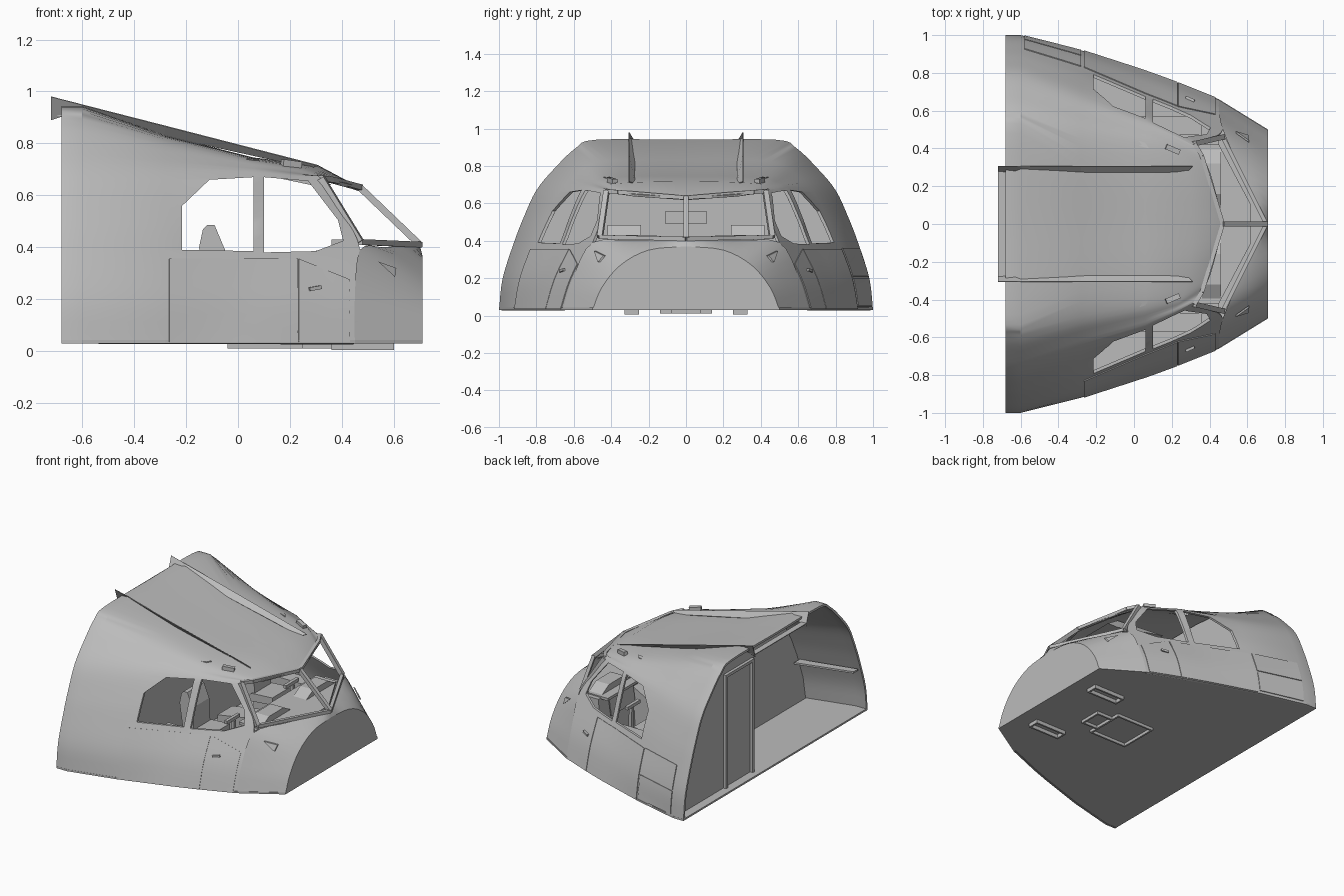
import bpy, bmesh, math
from mathutils import Vector
from mathutils.bvhtree import BVHTree

if "Cube" in bpy.data.objects:
    bpy.data.objects.remove(bpy.data.objects["Cube"], do_unlink=True)

grey = bpy.data.materials.new("plain grey")
grey.use_nodes = True
GREY = (0.5, 0.5, 0.5, 1)
grey.diffuse_color = GREY
grey.node_tree.nodes["Principled BSDF"].inputs["Base Color"].default_value = GREY


def make(name, verts, faces):
    bm = bmesh.new()
    vs = [bm.verts.new(v) for v in verts]
    for f in faces:
        bm.faces.new([vs[i] for i in f])
    bmesh.ops.remove_doubles(bm, verts=bm.verts, dist=0.0005)
    bmesh.ops.recalc_face_normals(bm, faces=bm.faces)
    me = bpy.data.meshes.new(name)
    bm.to_mesh(me)
    bm.free()
    me.materials.append(grey)
    ob = bpy.data.objects.new(name, me)
    bpy.context.collection.objects.link(ob)
    return ob


def shade(ob):
    bpy.ops.object.select_all(action='DESELECT')
    ob.select_set(True)
    bpy.context.view_layer.objects.active = ob
    bpy.ops.object.shade_smooth_by_angle(angle=math.radians(25))


def bake(ob):
    dg = bpy.context.evaluated_depsgraph_get()
    ob.data = bpy.data.meshes.new_from_object(ob.evaluated_get(dg))
    ob.modifiers.clear()


def thicken(ob, amount, offset):
    mod = ob.modifiers.new("thickness", 'SOLIDIFY')
    mod.thickness, mod.offset = amount, offset
    bake(ob)


def prism(name, pts, lift):
    """Flat outline pushed along the vector lift."""
    n, lift = len(pts), Vector(lift)
    verts = [Vector(p) for p in pts] + [Vector(p) + lift for p in pts]
    faces = [range(n), range(n, 2 * n)]
    faces += [(i, (i + 1) % n, n + (i + 1) % n, n + i) for i in range(n)]
    return make(name, verts, faces)


def box(name, lo, hi):
    x, y, z = lo
    X, Y, Z = hi
    return prism(name, [(x, y, z), (X, y, z), (X, Y, z), (x, Y, z)], (0, 0, Z - z))


def bar(name, a, b, r=0.011):
    a, b = Vector(a), Vector(b)
    d = b - a
    u = d.cross(Vector((0, 0, 1))).normalized() * r
    w = d.cross(u).normalized() * r
    return prism(name, [a + u + w, a - u + w, a - u - w, a + u - w], d)


def curve_through(pts, n=4):
    """Smooth row through a few points."""
    p = [Vector(q) for q in pts]
    p = [2 * p[0] - p[1]] + p + [2 * p[-1] - p[-2]]
    out = []
    for a, b, c, d in zip(p, p[1:], p[2:], p[3:]):
        for k in range(n):
            t = k / n
            out.append(0.5 * (2 * b + (c - a) * t + (2 * a - 5 * b + 4 * c - d) * t * t
                              + (3 * b - a - 3 * c + d) * t ** 3))
    return out + [p[-2]]


def full_row(half):
    row = curve_through(half)
    return row + [Vector((v.x, -v.y, v.z)) for v in reversed(row[:-1])]


def loft(name, rows):
    n = len(rows[0])
    faces = [(r * n + i, r * n + i + 1, r * n + n + i + 1, r * n + n + i)
             for r in range(len(rows) - 1) for i in range(n - 1)]
    return make(name, [v for row in rows for v in row], faces)


def section(x, half):
    return [(x, y, z) for y, z in half]


# Main hull: half sections from the floor edge to the roof centre
REAR = [(1, .03), (.98, .2), (.92, .39), (.87, .52), (.80, .67), (.7, .79), (.59, .895), (.48, .94), (0, .94)]
MIDDLE = [(.92, .03), (.89, .2), (.82, .39), (.76, .52), (.68, .66), (.59, .75), (.49, .815), (.3, .83), (0, .83)]
post = [(.45, .66, .03), (.45, .605, .2), (.47, .5, .39), (.41, .455, .52), (.32, .425, .665),
        (.36, .36, .66), (.40, .28, .65), (.44, .14, .64), (.47, 0, .63)]
neck = [(.2, .76, .03), (.2, .71, .2), (.2, .62, .385), (.2, .565, .52), (.2, .49, .66),
        (.22, .44, .69), (.26, .38, .705), (.3, .2, .715), (.31, 0, .715)]
halves = [
    section(-.68, REAR), section(-.6, REAR), section(-.28, MIDDLE),
    section(.06, [(.81, .03), (.76, .2), (.675, .385), (.625, .52), (.56, .67), (.5, .71), (.42, .735), (.25, .745), (0, .745)]),
    neck, post]
hull = loft("hull_skin", [full_row(h) for h in halves])
tree = BVHTree.FromPolygons([v.co.copy() for v in hull.data.vertices],
                            [list(p.vertices) for p in hull.data.polygons])
thicken(hull, .015, -1)

# Side window openings, cut through both sides
openings = [
    [(-.215, .39), (-.215, .56), (-.11, .66), (.06, .67), (.06, .385)],
    [(.1, .38), (.1, .67), (.27, .655), (.385, .505), (.405, .425), (.3, .385)]]
for pts in openings:
    cutter = prism("window_cutter", [(x, -1.2, z) for x, z in pts], (0, 2.4, 0))
    cutter.hide_render = True
    cut = hull.modifiers.new("window", 'BOOLEAN')
    cut.operation, cut.solver, cut.object = 'DIFFERENCE', 'EXACT', cutter
    bake(hull)
    bpy.data.objects.remove(cutter, do_unlink=True)
shade(hull)

# Lower nose and its flat front closure
sill = full_row(post[:3] + [(.57, .27, .40), (.695, 0, .41)])
arc = full_row(section(.71, [(.5, .03), (.45, .15), (.35, .27), (.2, .35), (0, .37)]))
mid = [(a * .5 + b * .5) + Vector((0, 0, .01 * math.sin(math.pi * i / (len(sill) - 1))))
       for i, (a, b) in enumerate(zip(sill, arc))]
nose = loft("nose_skin", [sill, mid, arc])
shade(nose)
make("nose_closure", arc, [range(len(arc))])

# Floor following the plan outline
plan = [(-.68, 1), (-.6, 1), (-.28, .92), (.06, .81), (.2, .76), (.45, .66), (.71, .5)]
prism("floor", [(x, y, .03) for x, y in plan] + [(x, -y, .03) for x, y in reversed(plan)], (0, 0, .012))


def frame(name, x0, x1, y0, y1, z0, z1, w=.012):
    """Thin rectangular rim on the underside."""
    for a, b in (((x0, y0), (x1, y0 + w)), ((x0, y1 - w), (x1, y1)),
                 ((x0, y0), (x0 + w, y1)), ((x1 - w, y0), (x1, y1))):
        box(name, (*a, z0), (*b, z1))


# Underside rims
frame("centre_hatch_rim", -.04, .25, -.14, .14, .01, .03)
frame("forward_hatch_rim", .24, .37, -.08, .08, .01, .03)
for s in (-1, 1):
    frame("pedal_well_rim", .36, .6, s * .29 - .04, s * .29 + .04, .005, .03)


def inset(half, x):
    """Section outline pulled just inside the hull skin."""
    return [(x, y * .978, .03 + (z - .03) * .97) for y, z in half]


# Cockpit bulkhead across the cabin, and a cabinet behind it on one side
bulkhead = inset(MIDDLE, -.28)
prism("cockpit_bulkhead", bulkhead + [(x, -y, z) for x, y, z in reversed(bulkhead[:-1])], (.012, 0, 0))
cabinet = inset(REAR, -.62)[:-1]
prism("cabinet_wall", cabinet + [(-.62, .15, .91), (-.62, .15, .03)], (.012, 0, 0))
prism("cabinet_side", [(-.62, .15, .03), (-.62, .15, .91), (-.28, .15, .81), (-.28, .15, .03)], (0, .012, 0))
for y in (.17, .46):
    box("door_jamb", (-.64, y, .04), (-.62, y + .02, .8))
box("door_head", (-.64, .17, .8), (-.62, .48, .82))
prism("side_shelf", [(-.67, -.91, .33), (-.67, -.86, .33), (-.29, -.76, .33), (-.29, -.82, .33)], (0, 0, .012))

for s in (-1, 1):
    # Long roof fin, leaning outward
    crest = [(-.72, s * .305, .98), (-.6, s * .305, .949), (-.28, s * .305, .867), (.31, s * .305, .715)]
    root = [(-.72, s * .275, .89), (-.6, s * .275, .93), (-.28, s * .275, .828), (.28, s * .275, .705)]
    thicken(loft("roof_fin", [crest, root]), .004, 0)
    # Windscreen frame
    top, base = (.32, s * .425, .665), (.47, s * .46, .42)
    bar("windscreen_side_post", top, base, .014)
    bar("windscreen_sill", base, (.7, 0, .41))
    bar("windscreen_header", (.36, s * .36, .66), (.47, 0, .63))
    bar("windscreen_header_corner", top, (.36, s * .36, .66))
    # Roof vents
    prism("roof_vent", [(-.06, s * .47, .72), (.06, s * .43, .72), (.08, s * .4, .72), (-.04, s * .43, .73)], (0, 0, .02))
    bar("brow_lamp", (.17, s * .41, .725), (.24, s * .38, .715), .014)
    # Air data probe and door handle
    prism("probe", [(.54, s * .48, .345), (.61, s * .43, .32), (.605, s * .46, .285)], (0, s * .012, 0))
    bar("handle", (.275, s * .672, .238), (.32, s * .652, .246), .007)
    # Seat, cut from side outlines
    for nm, pts, w in (("seat_back", [(-.15, .4), (-.135, .47), (-.12, .485), (-.09, .485), (-.05, .39), (-.04, .2), (-.12, .2)], .09),
                       ("seat_cushion", [(-.12, .18), (.1, .2), (.1, .25), (-.06, .24)], .1),
                       ("seat_base", [(-.08, .04), (.05, .04), (.04, .19), (-.07, .19)], .06)):
        prism(nm, [(x, s * .33 - w, z) for x, z in pts], (0, 2 * w, 0))
    box("side_console", (-.2, s * .52 - .05, .04), (.36, s * .52 + .05, .27))
    bar("control_column", (.2, s * .32, .04), (.19, s * .32, .33))
    bar("control_yoke", (.18, s * .32 - .07, .34), (.18, s * .32 + .07, .34))
    prism("display_screen", [(.32, s * .1, .24), (.32, s * .36, .24), (.34, s * .36, .37), (.34, s * .1, .37)], (-.006, 0, 0))
    # Glareshield hood
    prism("glareshield_hood", [(.36, s * .08, .385), (.36, s * .16, .43), (.36, s * .32, .43), (.36, s * .4, .385)], (.1, 0, 0))

bar("windscreen_centre_post", (.465, 0, .635), (.7, 0, .41), .013)
box("rear_roof_lip", (-.72, -.28, .905), (-.68, .28, .91))
prism("instrument_panel", [(.33, -.45, .05), (.35, -.45, .38), (.45, -.45, .38), (.45, -.45, .05)], (0, .9, 0))
prism("glareshield", [(.3, -.42, .37), (.3, .42, .37), (.45, .42, .37), (.62, .1, .37),
                      (.62, -.1, .37), (.45, -.42, .37)], (0, 0, .018))
prism("centre_console", [(-.1, -.08, .04), (-.1, -.08, .2), (.2, -.08, .25), (.35, -.08, .33), (.35, -.08, .04)], (0, .16, 0))
prism("overhead_panel", [(-.1, -.17, .72), (.28, -.17, .69), (.36, -.17, .64), (.28, -.17, .64)], (0, .34, 0))
box("jump_seat_headrest", (-.265, -.11, .49), (-.235, .11, .56))


def skin_panel(name, x0, x1, z0, z1, side, drop=0, n=6):
    """Thin raised panel projected on the hull; its top edge falls by drop."""
    rows = []
    for i in range(n + 1):
        x = x0 + (x1 - x0) * i / n
        row = []
        for j in range(n + 1):
            z = z0 + (z1 - drop * i / n - z0) * j / n
            hit = tree.ray_cast(Vector((x, side * 2, z)), Vector((0, -side, 0)))[0]
            row.append(Vector((x, hit.y + side * .003, z)))
        rows.append(row)
    ob = loft(name, rows)
    thicken(ob, .005, 0)
    shade(ob)


# Raised skin panels along both sides
for s in (-1, 1):
    skin_panel("side_panel", -.265, .23, .035, .355, s)
    skin_panel("forward_side_panel", .234, .43, .035, .355, s, .08)
for z in (.05, .21):
    skin_panel("rear_service_panel", -.58, -.28, z, z + .15, 1)
